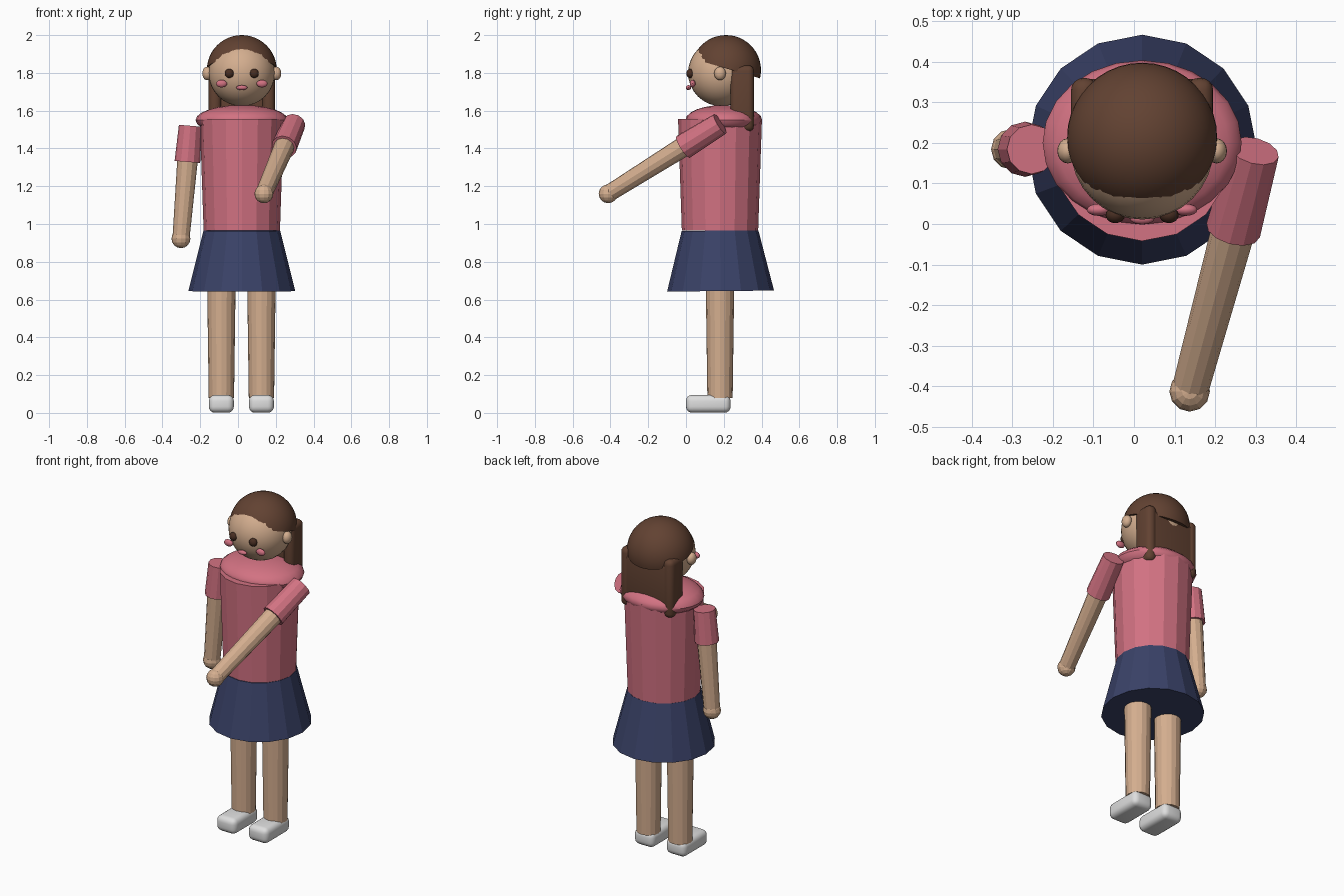
import bpy, bmesh, math
from mathutils import Vector, Matrix

if "Cube" in bpy.data.objects:
    bpy.data.objects.remove(bpy.data.objects["Cube"], do_unlink=True)

CX, CY = 0.02, 0.18      # body axis


def material(name, rgb):
    lin = [((c / 255 + 0.055) / 1.055) ** 2.4 for c in rgb] + [1]
    m = bpy.data.materials.new(name)
    m.use_nodes = True
    m.diffuse_color = lin
    bsdf = m.node_tree.nodes["Principled BSDF"]
    bsdf.inputs["Base Color"].default_value = lin
    bsdf.inputs["Roughness"].default_value = 0.8
    return m


SKIN = material("skin", (212, 174, 143))
PINK = material("pink", (210, 114, 130))
NAVY = material("navy", (58, 66, 104))
BROWN = material("hair_brown", (98, 66, 50))
DARK = material("eye_brown", (72, 46, 34))
WHITE = material("shoe_white", (222, 222, 222))


def finish(name, bm, mat, smooth=False):
    bmesh.ops.recalc_face_normals(bm, faces=bm.faces)
    me = bpy.data.meshes.new(name)
    bm.to_mesh(me)
    bm.free()
    me.materials.append(mat)
    ob = bpy.data.objects.new(name, me)
    bpy.context.collection.objects.link(ob)
    if smooth:
        bpy.ops.object.select_all(action="DESELECT")
        ob.select_set(True)
        bpy.context.view_layer.objects.active = ob
        bpy.ops.object.shade_smooth_by_angle(angle=math.radians(40))
    return ob


def ball(name, mat, centre, radii, seg=32, rings=16, smooth=True):
    bm = bmesh.new()
    bmesh.ops.create_uvsphere(
        bm, u_segments=seg, v_segments=rings, radius=1,
        matrix=Matrix.Translation(centre) @ Matrix.Diagonal((*radii, 1)))
    return finish(name, bm, mat, smooth)


def tube(name, mat, a, b, ra, rb, sides=16):
    """Tapered closed cylinder from point a to point b."""
    a, b = Vector(a), Vector(b)
    rot = (b - a).to_track_quat("Z", "Y").to_matrix().to_4x4()
    bm = bmesh.new()
    bmesh.ops.create_cone(
        bm, cap_ends=True, segments=sides, radius1=ra, radius2=rb,
        depth=(b - a).length,
        matrix=Matrix.Translation((a + b) / 2) @ rot)
    return finish(name, bm, mat)


def rounded_box(name, mat, centre, size, bevel, segments=4):
    bm = bmesh.new()
    bmesh.ops.create_cube(
        bm, size=1, matrix=Matrix.Translation(centre) @ Matrix.Diagonal((*size, 1)))
    bmesh.ops.bevel(bm, geom=bm.edges[:], offset=bevel, segments=segments,
                    profile=0.5, affect="EDGES")
    return finish(name, bm, mat, True)


# Clothes
tube("shirt", PINK, (CX, CY, 0.965), (CX, CY, 1.555), 0.202, 0.222)
ball("shoulder_yoke", PINK, (CX, 0.2, 1.55), (0.245, 0.203, 0.08), 24, 12)
tube("skirt", NAVY, (CX, CY + 0.003, 0.645), (CX, CY, 0.965), 0.283, 0.203)

# Legs and shoes
for side, s in (("left", 1), ("right", -1)):
    x = 0.018 + s * 0.106
    tube(side + "_leg", SKIN, (x, CY, 0.08), (x, CY, 0.66), 0.067, 0.075)
    rounded_box(side + "_shoe", WHITE, (x, 0.118, 0.048),
                (0.132, 0.236, 0.094), 0.032)


def arm(side, shoulder, hand, cuff):
    a, h = Vector(shoulder), Vector(hand)
    c = a.lerp(h, cuff)
    tube(side + "_sleeve", PINK, a, c, 0.061, 0.068, 12)
    tube(side + "_forearm", SKIN, a.lerp(h, cuff * 0.8), h, 0.055, 0.045, 12)
    ball(side + "_hand", SKIN, h, (0.05, 0.05, 0.05), 12, 8, False)


arm("right", (-0.252, 0.184, 1.52), (-0.302, 0.184, 0.922), 0.32)
arm("left", (0.297, 0.18, 1.53), (0.137, -0.412, 1.16), 0.33)

# Head and face
ball("head", SKIN, (CX, 0.187, 1.8), (0.176, 0.176, 0.176))
for side, s in (("left", 1), ("right", -1)):
    ball(side + "_ear", SKIN, (CX + s * 0.183, 0.18, 1.797),
         (0.026, 0.031, 0.036), 16, 10)
    ball(side + "_eye", DARK, (CX + s * 0.066, 0.022, 1.797),
         (0.024, 0.02, 0.024), 16, 10)
    ball(side + "_cheek", PINK, (CX + s * 0.107, 0.035, 1.743),
         (0.029, 0.015, 0.02), 16, 10)
ball("mouth", PINK, (CX, 0.013, 1.722), (0.03, 0.014, 0.013), 16, 8)

# Hair cap, cut by a plane that drops towards the back
bm = bmesh.new()
bmesh.ops.create_uvsphere(bm, u_segments=40, v_segments=24, radius=0.185,
                          matrix=Matrix.Translation((CX, 0.212, 1.815)))
bmesh.ops.bisect_plane(bm, geom=bm.verts[:] + bm.edges[:] + bm.faces[:],
                       plane_co=(CX, 0.19, 1.83), plane_no=(0, 0.28, 0.96),
                       clear_inner=True)
bmesh.ops.holes_fill(bm, edges=[e for e in bm.edges if e.is_boundary])
finish("hair_cap", bm, BROWN, True)

# Hanging hair: back panel and two side locks
rounded_box("hair_back", BROWN, (CX, 0.31, 1.675), (0.31, 0.095, 0.29), 0.035)
for side, s in (("left", 1), ("right", -1)):
    rounded_box(side + "_hair_lock", BROWN, (CX + s * 0.142, 0.297, 1.665),
                (0.066, 0.125, 0.35), 0.03)
